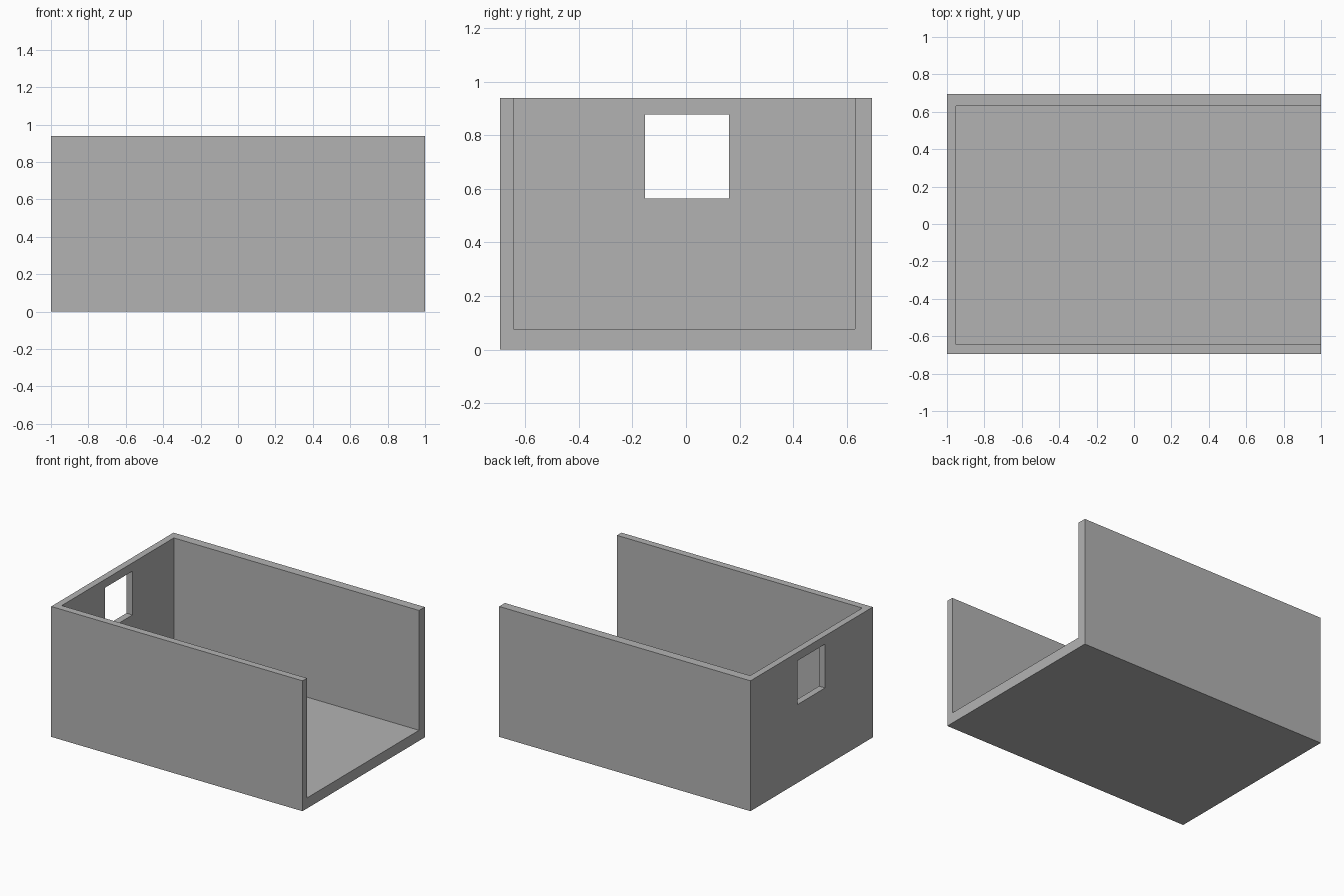
import bpy
import bmesh
from mathutils import Vector

cube = bpy.data.objects.get("Cube")
if cube:
    bpy.data.objects.remove(cube, do_unlink=True)

# Single plain grey
GREY = (0.45, 0.45, 0.45, 1.0)
grey = bpy.data.materials.new("plain grey")
grey.use_nodes = True
grey.diffuse_color = GREY
grey.node_tree.nodes["Principled BSDF"].inputs["Base Color"].default_value = GREY


def box(name, low, high):
    """Axis-aligned box between two corners."""
    low, high = Vector(low), Vector(high)
    bm = bmesh.new()
    bmesh.ops.create_cube(bm, size=1)
    for v in bm.verts:
        v.co = (low + high) / 2 + v.co * (high - low)
    mesh = bpy.data.meshes.new(name)
    bm.to_mesh(mesh)
    bm.free()
    mesh.materials.append(grey)
    obj = bpy.data.objects.new(name, mesh)
    bpy.context.collection.objects.link(obj)
    return obj


def cut(target, cutter):
    """Subtract a hidden cutter from the target."""
    cutter.hide_render = True
    cutter.hide_viewport = True
    cutter.display_type = 'WIRE'
    mod = target.modifiers.new(cutter.name, 'BOOLEAN')
    mod.operation = 'DIFFERENCE'
    mod.solver = 'EXACT'
    mod.object = cutter


HALF_WIDTH, HEIGHT, FLOOR = 0.695, 0.938, 0.076
INNER_X, INNER_FRONT, INNER_BACK = -0.952, -0.644, 0.63

# Tray body, hollowed out from the top and the open end
body = box("tray_body", (-1, -HALF_WIDTH, 0), (1, HALF_WIDTH, HEIGHT))
cut(body, box("cavity_cutter", (INNER_X, INNER_FRONT, FLOOR), (1.2, INNER_BACK, 1.2)))

# Square window through the end wall
cut(body, box("window_cutter", (-1.2, -0.153, 0.563), (-0.8, 0.16, 0.878)))
